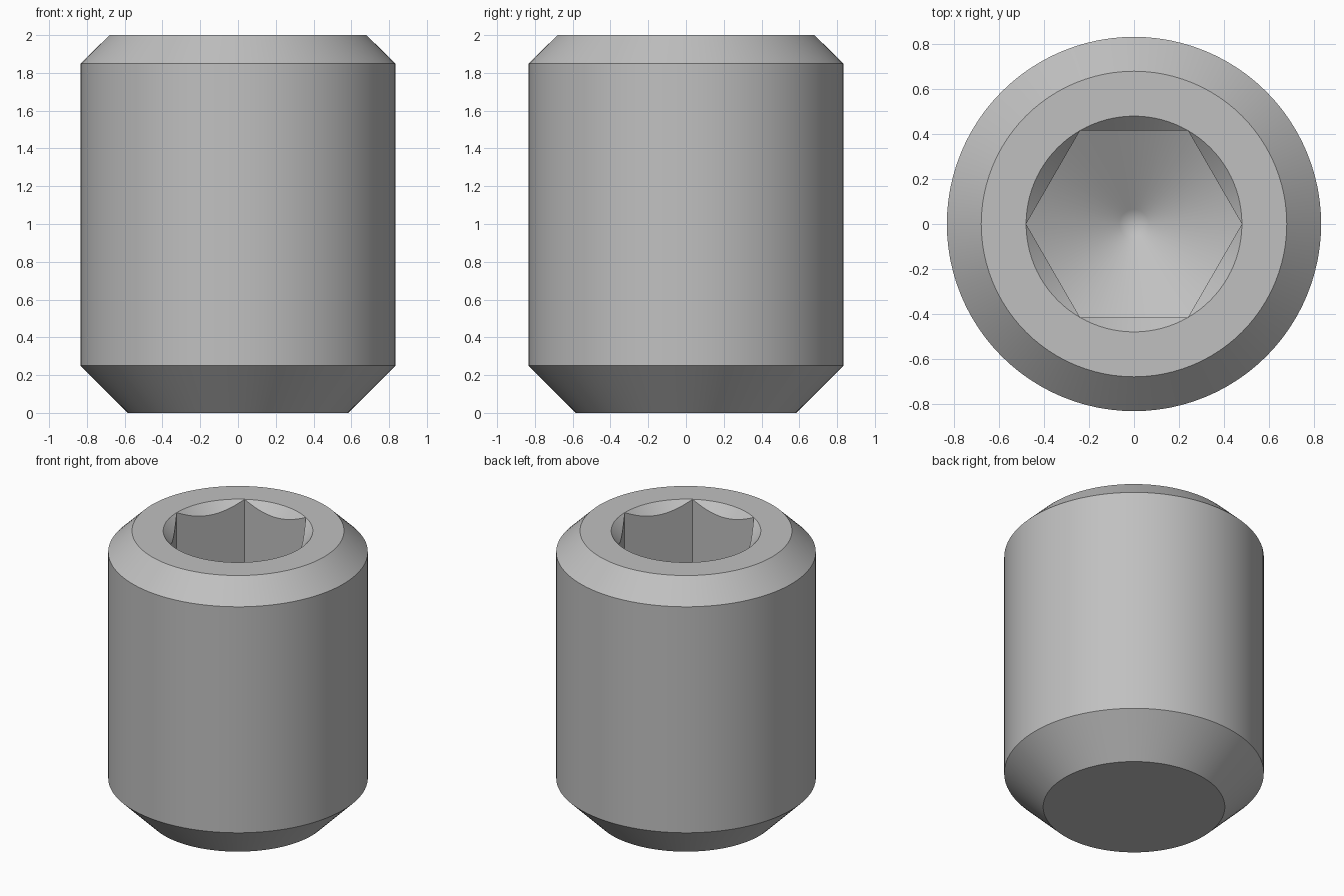
import bpy, bmesh
from math import cos, sin, pi, tan, radians

cube = bpy.data.objects.get("Cube")
if cube:
    bpy.data.objects.remove(cube, do_unlink=True)

SIDES = 96
FLAT = 0.416                      # socket half width across flats
CORNER = FLAT / cos(pi / 6)       # socket half width across corners
FLOOR = 1.0                       # height of the socket floor at the corners


def round_radius(r):
    return lambda a: r


def hex_radius(a):
    return FLAT / cos((a % (pi / 3)) - pi / 6)


def add_ring(bm, radius, height):
    """Ring of vertices; radius depends on angle, height on radius."""
    ring = []
    for i in range(SIDES):
        a = 2 * pi * i / SIDES
        r = radius(a)
        ring.append(bm.verts.new((r * cos(a), r * sin(a), height(r))))
    return ring


def floor_height(r):
    return FLOOR - (CORNER - r) * tan(radians(30))


bm = bmesh.new()
rings = []

# Outer body: flat point, bottom chamfer, shank, top chamfer, socket rim
for r, z in [(0.583, 0), (0.833, 0.25), (0.833, 1.85), (0.68, 2), (CORNER, 2)]:
    rings.append(add_ring(bm, round_radius(r), lambda _, z=z: z))

# Socket: countersink edge, hexagonal wall, conical floor
rings.append(add_ring(bm, hex_radius, lambda r: 2 - (CORNER - r)))
rings.append(add_ring(bm, hex_radius, floor_height))
rings.append(add_ring(bm, round_radius(0.065), floor_height))

for low, high in zip(rings, rings[1:]):
    for i in range(SIDES):
        j = (i + 1) % SIDES
        bm.faces.new((low[i], low[j], high[j], high[i]))

# Bottom cap and tip of the socket floor
bm.faces.new(list(reversed(rings[0])))
tip = bm.verts.new((0, 0, floor_height(0)))
for i in range(SIDES):
    bm.faces.new((rings[-1][i], rings[-1][(i + 1) % SIDES], tip))

# The countersink runs out at the hexagon corners
bmesh.ops.remove_doubles(bm, verts=bm.verts, dist=0.0001)
bmesh.ops.recalc_face_normals(bm, faces=bm.faces)

mesh = bpy.data.meshes.new("set_screw")
bm.to_mesh(mesh)
bm.free()

# Material
steel = bpy.data.materials.new("grey_steel")
steel.use_nodes = True
grey = (0.53, 0.53, 0.53, 1)
steel.diffuse_color = grey
steel.node_tree.nodes["Principled BSDF"].inputs["Base Color"].default_value = grey
mesh.materials.append(steel)

screw = bpy.data.objects.new("set_screw", mesh)
bpy.context.collection.objects.link(screw)
bpy.ops.object.select_all(action='DESELECT')
screw.select_set(True)
bpy.context.view_layer.objects.active = screw
bpy.ops.object.shade_smooth_by_angle(angle=radians(30))
